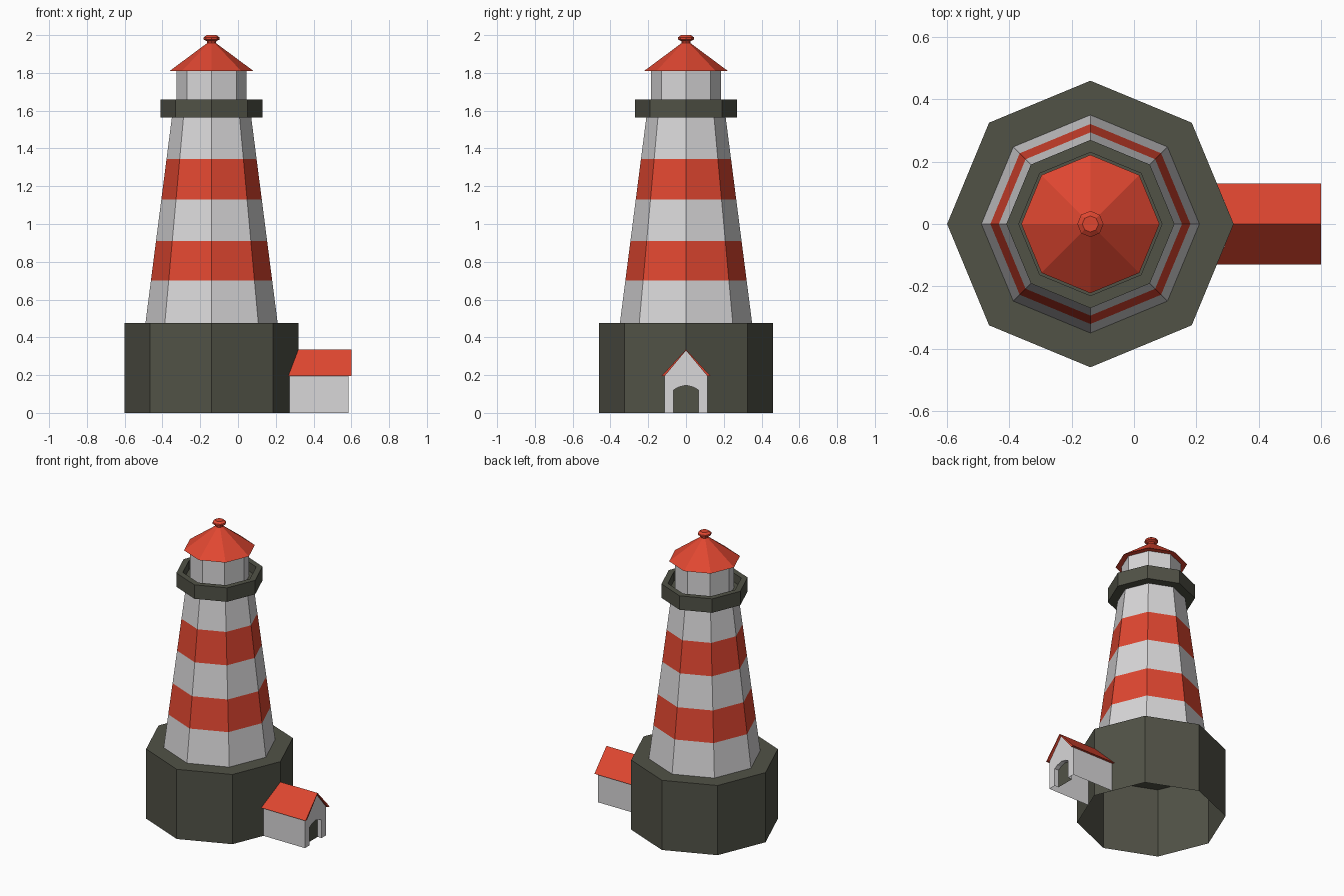
import bpy, bmesh, math

if "Cube" in bpy.data.objects:
    bpy.data.objects.remove(bpy.data.objects["Cube"])

CX = -0.14      # tower axis
SIDES = 8


def material(name, rgb):
    m = bpy.data.materials.new(name)
    m.diffuse_color = (*rgb, 1.0)
    m.use_nodes = True
    m.node_tree.nodes["Principled BSDF"].inputs["Base Color"].default_value = m.diffuse_color
    return m


WHITE = material("white_paint", (0.69, 0.68, 0.69))
RED = material("red_paint", (0.74, 0.062, 0.030))
STONE = material("dark_stone", (0.082, 0.084, 0.062))


def make_object(name, verts, faces, *mats):
    mesh = bpy.data.meshes.new(name)
    mesh.from_pydata(verts, [], faces)
    for m in mats:
        mesh.materials.append(m)
    obj = bpy.data.objects.new(name, mesh)
    bpy.context.collection.objects.link(obj)
    return obj


def lathe(name, profile, *mats):
    """Eight-sided turned shape about the tower axis, from (radius, z) points."""
    verts, rings, faces = [], [], []
    for r, z in profile:
        n = SIDES if r > 0 else 1
        start = len(verts)
        for i in range(n):
            a = math.tau * i / SIDES
            verts.append((CX + r * math.cos(a), r * math.sin(a), z))
        rings.append([start + i % n for i in range(SIDES)])
    for lo, hi in zip(rings, rings[1:]):
        for i in range(SIDES):
            j = (i + 1) % SIDES
            quad = [lo[i], lo[j], hi[j], hi[i]]
            faces.append(list(dict.fromkeys(quad)))
    return make_object(name, verts, faces, *mats)


# stone base, open underneath
lathe("base", [(0.46, 0), (0.46, 0.475), (0, 0.475)], STONE)

# tapered tower, alternate bands red
levels = [0.475, 0.70, 0.91, 1.13, 1.345, 1.565]
tower = lathe("tower",
              [(0.35 - 0.14 * (z - 0.475) / 1.09, z) for z in levels],
              WHITE, RED)
for p in tower.data.polygons:
    p.material_index = (p.index // SIDES) % 2

# gallery with raised rim
lathe("gallery", [(0, 1.565), (0.27, 1.565), (0.27, 1.66), (0.23, 1.66),
                  (0.23, 1.60), (0, 1.60)], STONE)

# lantern room, roof and finial
lathe("lantern_room", [(0.185, 1.60), (0.185, 1.81)], WHITE)
lathe("lantern_roof", [(0, 1.81), (0.222, 1.81), (0, 1.975)], RED)
lathe("finial", [(0.022, 1.955), (0.025, 1.968), (0.042, 1.976),
                 (0.042, 1.988), (0.026, 2.0), (0, 2.0)], RED)

# annex house: gable wall with arched doorway, side walls, door reveal
X_WALL, X_DOOR, X_BACK = 0.585, 0.555, 0.272
arch = [(-0.065, 0), (-0.065, 0.122), (-0.04, 0.136), (0, 0.146),
        (0.04, 0.136), (0.065, 0.122), (0.065, 0)]
outline = [(0.115, 0), (0.115, 0.203), (0, 0.332), (-0.115, 0.203), (-0.115, 0)]
n = len(arch)
verts = [(X_WALL, y, z) for y, z in outline + arch]
verts += [(X_DOOR, y, z) for y, z in arch]
o, d = len(outline), len(outline) + n
faces = [list(range(o + n))]
faces += [[o + i, d + i, d + i + 1, o + i + 1] for i in range(n - 1)]
w = len(verts)
verts += [(X_BACK, y, z) for y, z in (outline[0], outline[1], outline[3], outline[4])]
faces += [[0, w, w + 1, 1], [3, w + 2, w + 3, 4]]
make_object("house_walls", verts, faces, WHITE)

# recessed door panel
make_object("house_door", [(X_DOOR, y, z) for y, z in arch],
            [list(range(n))[::-1]], STONE)

# house roof: chevron section running back to the base
section = [(0.13, 0.195), (0, 0.336), (-0.13, 0.195), (-0.113, 0.195), (0, 0.330),
           (0.113, 0.195)]
k = len(section)
verts = [(0.60, y, z) for y, z in section]
verts += [(0.32 - 0.414 * abs(y), y, z) for y, z in section]
faces = [[i, (i + 1) % k, k + (i + 1) % k, k + i] for i in range(k)]
faces += [[0, 1, 4, 5], [1, 2, 3, 4]]
roof = make_object("house_roof", verts, faces, RED)

# consistent outward normals on the hand-built roof
bm = bmesh.new()
bm.from_mesh(roof.data)
bmesh.ops.recalc_face_normals(bm, faces=bm.faces)
bm.to_mesh(roof.data)
bm.free()
